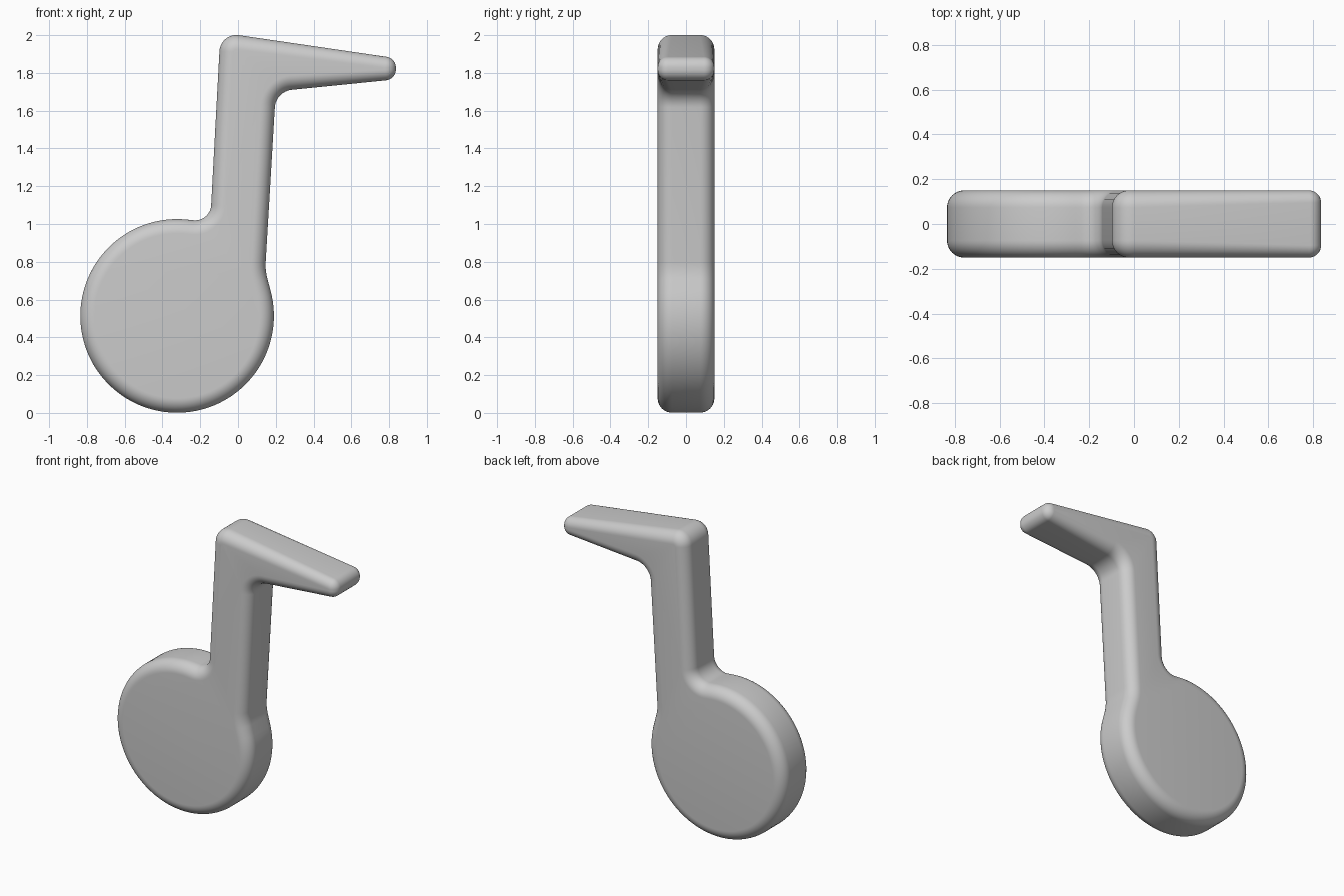
import bpy, bmesh, math
from mathutils import Vector

if "Cube" in bpy.data.objects:
    bpy.data.objects.remove(bpy.data.objects["Cube"])

HALF = 0.15       # half thickness
STEPS = 10        # segments in the rounded rim


def fillet(prev, cur, nxt, r, n=12):
    """Arc of radius r replacing the corner at cur."""
    a, b = (prev - cur).normalized(), (nxt - cur).normalized()
    half = a.angle(b) / 2
    centre = cur + (a + b).normalized() * (r / math.sin(half))
    s = cur + a * (r / math.tan(half)) - centre
    e = cur + b * (r / math.tan(half)) - centre
    sweep = s.angle(e)
    return [centre + (s * math.sin((1 - i / n) * sweep) + e * math.sin(i / n * sweep))
            / math.sin(sweep) for i in range(n + 1)]


# Round head: clockwise-from-below arc, left open where the stem joins
head = []
for i in range(97):
    t = math.radians(83 + (375 - 83) * i / 96)
    head.append(Vector((-0.3225 + 0.5125 * math.cos(t), 0.5135 + 0.5125 * math.sin(t))))

# Stem and flag corners (x, z, fillet radius), continuing counter-clockwise
corners = [(0.144, 0.755, 0.28), (0.2, 1.702, 0.1), (0.836, 1.766, 0.058),
           (0.836, 1.878, 0.058), (-0.093, 2.014, 0.09), (-0.147, 1.011, 0.085)]
pts = [head[-1]] + [Vector(c[:2]) for c in corners] + [head[0]]
outline = list(head)
for i, c in enumerate(corners):
    outline += fillet(pts[i], pts[i + 1], pts[i + 2], c[2])

# Inward normals and rim size, smaller towards the thin flag tip
count = len(outline)
inward, rim = [], []
for i, p in enumerate(outline):
    d = ((p - outline[i - 1]).normalized()
         + (outline[(i + 1) % count] - p).normalized()).normalized()
    inward.append(Vector((-d.y, d.x)))
    rim.append(0.076 - 0.021 * min(1, max(0, (p.x - 0.3) / 0.45)))

# Loft rings from the front face round to the back face
bm = bmesh.new()
rings = []
for side in (-1, 1):
    for k in range(STEPS + 1):
        a = math.pi / 2 * (k / STEPS if side < 0 else 1 - k / STEPS)
        ring = []
        for p, n, r in zip(outline, inward, rim):
            q = p + n * r * (1 - math.sin(a))
            ring.append(bm.verts.new((q.x, side * (HALF - r * (1 - math.cos(a))), q.y)))
        rings.append(ring)
for lo, hi in zip(rings, rings[1:]):
    for i in range(count):
        j = (i + 1) % count
        bm.faces.new((lo[i], lo[j], hi[j], hi[i]))
bm.faces.new(rings[0])
bm.faces.new(rings[-1][::-1])
bmesh.ops.recalc_face_normals(bm, faces=bm.faces)

mesh = bpy.data.meshes.new("music_note")
bm.to_mesh(mesh)
bm.free()
note = bpy.data.objects.new("music_note", mesh)
bpy.context.collection.objects.link(note)
bpy.context.view_layer.objects.active = note
note.select_set(True)
bpy.ops.object.shade_smooth_by_angle(angle=math.radians(40))
